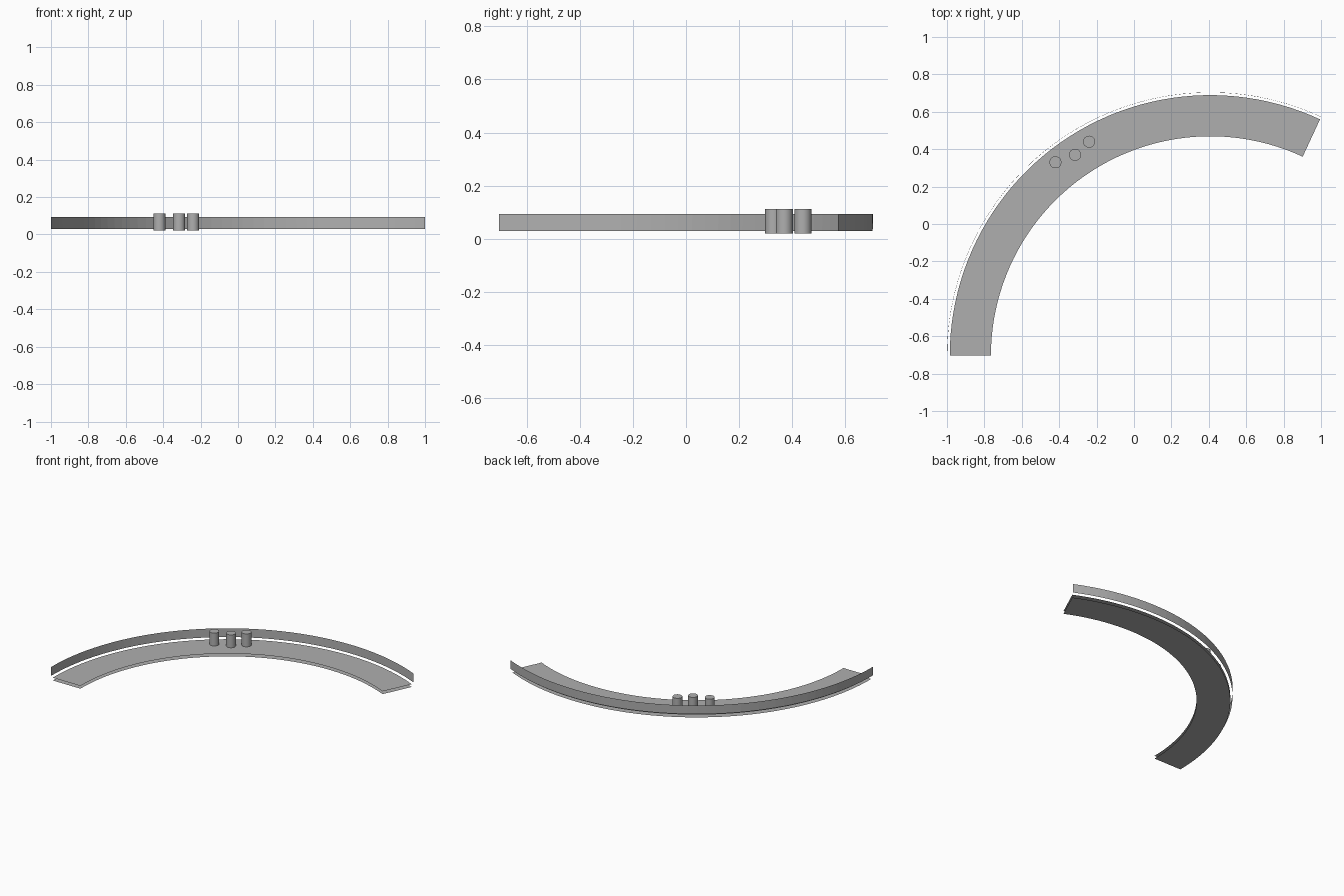
import bpy, bmesh, math

if "Cube" in bpy.data.objects:
    bpy.data.objects.remove(bpy.data.objects["Cube"])

CX, CY = 0.408, -0.704                  # centre of the curve
A0, A1, N = math.pi, math.radians(65.1), 48

grey = bpy.data.materials.new("mid_grey")
grey.diffuse_color = (0.43, 0.43, 0.43, 1)
grey.use_nodes = True
grey.node_tree.nodes["Principled BSDF"].inputs["Base Color"].default_value = grey.diffuse_color


def arc_strip(name, start, end):
    """Sweep the (radius, z) segment start-end along the arc."""
    bm = bmesh.new()
    rows = []
    for i in range(N + 1):
        a = A0 + (A1 - A0) * i / N
        rows.append([bm.verts.new((CX + r * math.cos(a), CY + r * math.sin(a), z))
                     for r, z in (start, end)])
    for p, q in zip(rows, rows[1:]):
        bm.faces.new((p[0], p[1], q[1], q[0]))
    mesh = bpy.data.meshes.new(name)
    bm.to_mesh(mesh)
    bm.free()
    mesh.materials.append(grey)
    ob = bpy.data.objects.new(name, mesh)
    bpy.context.collection.objects.link(ob)
    return ob


# Two thin layers of the curved floor
arc_strip("floor_underside", (1.393, 0.0), (1.173, 0.0))
arc_strip("floor_top", (1.173, 0.02), (1.393, 0.02))

# Narrow border strips along both floor edges
arc_strip("inner_border", (1.173, 0.021), (1.187, 0.021))
arc_strip("outer_border", (1.379, 0.021), (1.393, 0.021))

# Thin upright wall around the outer edge
arc_strip("outer_wall", (1.407, 0.03), (1.408, 0.093))

# Three round posts
for i, (x, y) in enumerate([(-0.42, 0.33), (-0.315, 0.37), (-0.24, 0.44)]):
    bpy.ops.mesh.primitive_cylinder_add(vertices=32, radius=0.032, depth=0.093,
                                        location=(x, y, 0.0665))
    post = bpy.context.object
    post.name = f"post_{i + 1}"
    post.data.materials.append(grey)
    bpy.ops.object.shade_smooth_by_angle()
